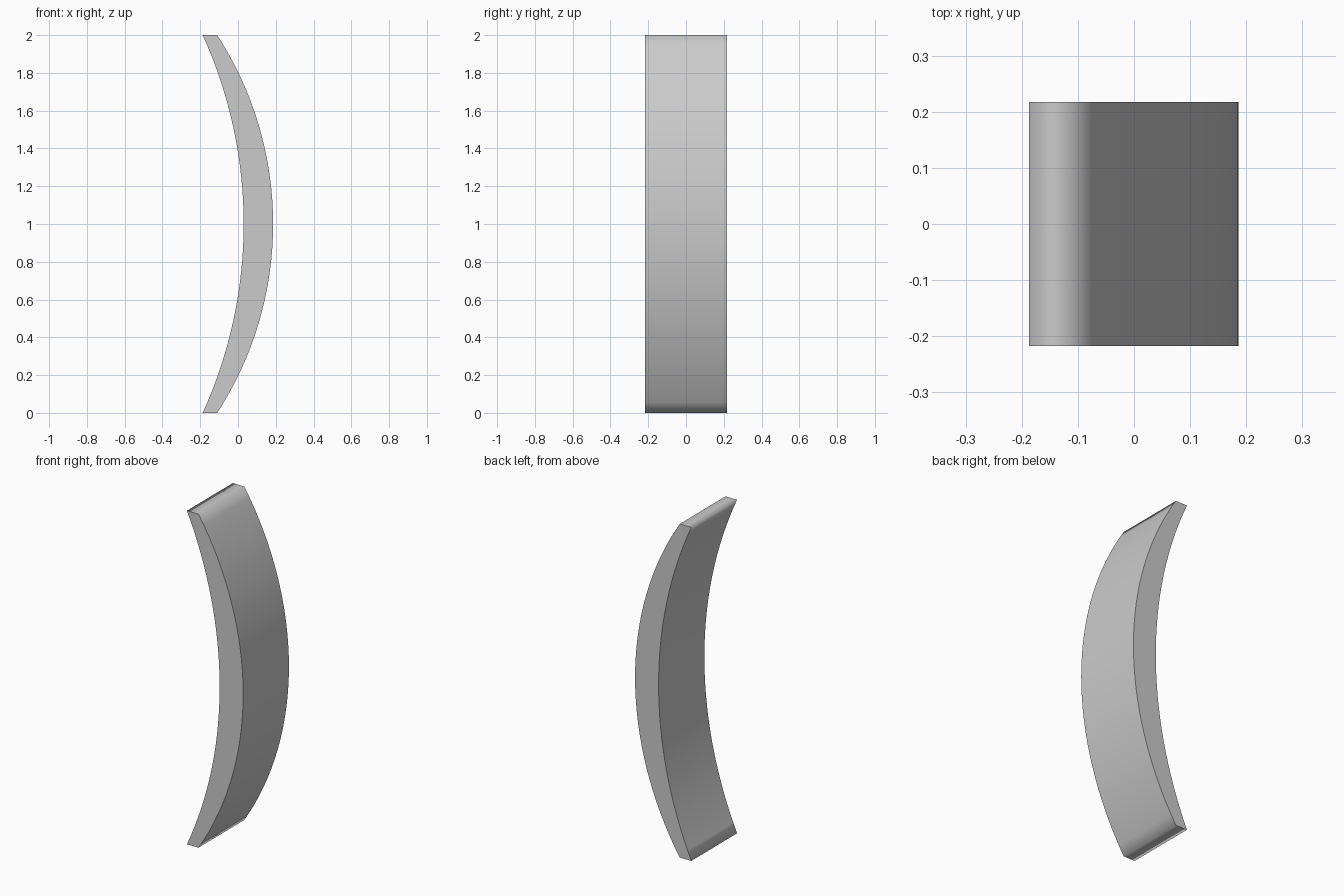
import bpy, bmesh, math

if "Cube" in bpy.data.objects:
    bpy.data.objects.remove(bpy.data.objects["Cube"])

HALF_W = 0.217
STEPS = 32


def arc(x_end, x_mid):
    """Circular arc from (x_end, 0) through (x_mid, 1) to (x_end, 2)."""
    sag = x_mid - x_end
    r = (1 + sag * sag) / (2 * sag)
    a = math.asin(1 / r)
    return [(x_mid - r + r * math.cos(t), 1 + r * math.sin(t))
            for t in (-a + 2 * a * i / STEPS for i in range(STEPS + 1))]


# Crescent outline: outer arc upwards, inner arc back down, flat tips
outer = arc(-0.11, 0.186)
inner = arc(-0.187, 0.03)
outline = outer + inner[::-1]

# Curved panel: two outline rings joined by a smooth strip, flat quad sides
bm = bmesh.new()
front = [bm.verts.new((x, -HALF_W, z)) for x, z in outline]
back = [bm.verts.new((x, HALF_W, z)) for x, z in outline]
n = len(outline)
for i in range(n):
    j = (i + 1) % n
    bm.faces.new((front[i], front[j], back[j], back[i]))
for ring in (front, back):
    for i in range(STEPS):
        bm.faces.new((ring[i], ring[i + 1], ring[n - 2 - i], ring[n - 1 - i]))
bmesh.ops.recalc_face_normals(bm, faces=bm.faces)

# Smooth shading runs round the tips; only the side outlines stay sharp
for f in bm.faces:
    f.smooth = True
for e in bm.edges:
    a, b = e.link_faces
    e.smooth = (abs(a.normal.y) > 0.5) == (abs(b.normal.y) > 0.5)

mesh = bpy.data.meshes.new("curved_panel")
bm.to_mesh(mesh)
bm.free()
bpy.context.collection.objects.link(bpy.data.objects.new("curved_panel", mesh))
